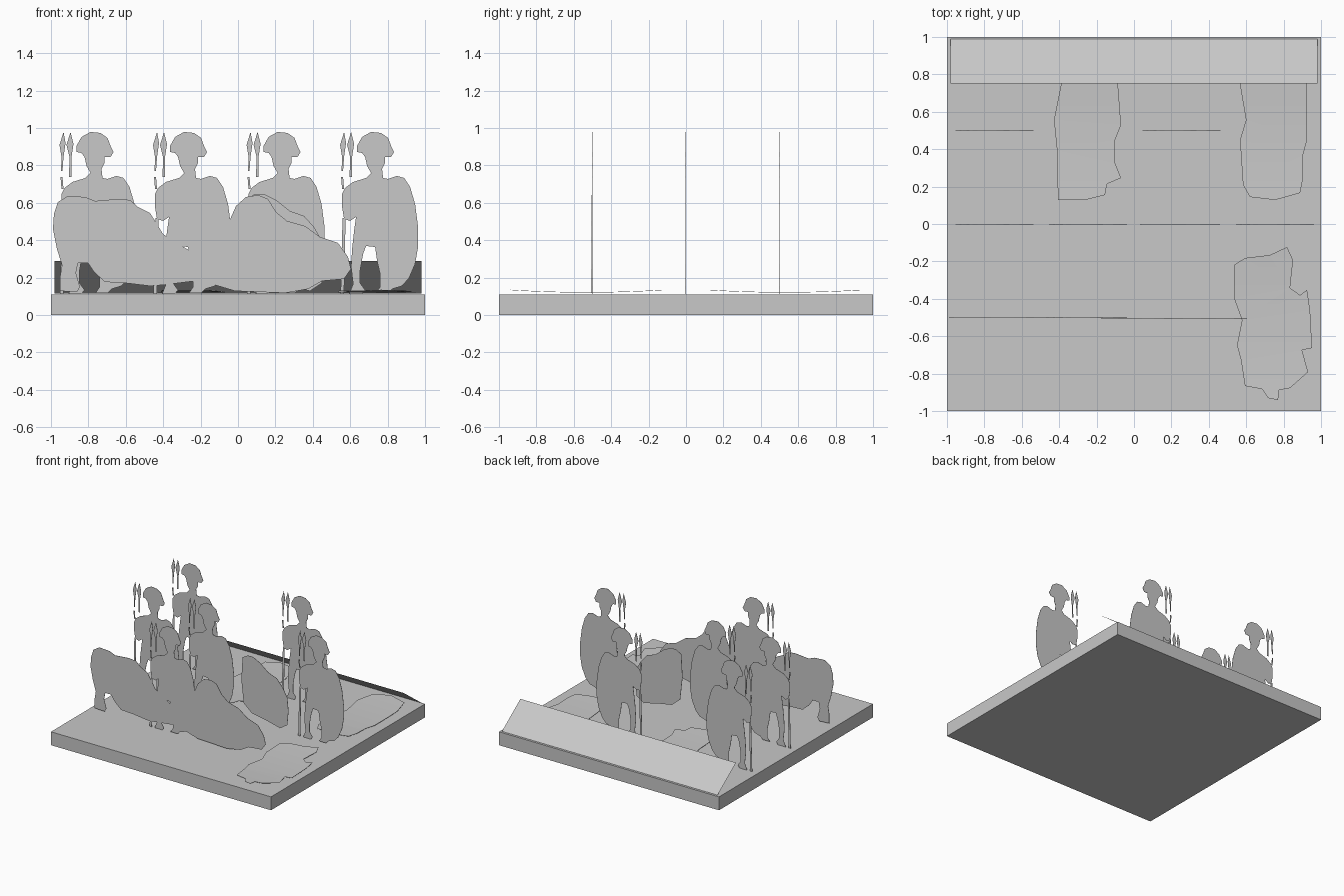
import bpy, bmesh
from mathutils import Vector

S = 187.0      # outline units per metre
T = 0.002      # thickness of the cut-out cards

grey = bpy.data.materials.new("plain_grey")
grey.diffuse_color = (0.58, 0.58, 0.58, 1)


def finish(bm, name):
    me = bpy.data.meshes.new(name)
    bm.to_mesh(me)
    bm.free()
    me.materials.append(grey)
    ob = bpy.data.objects.new(name, me)
    bpy.context.collection.objects.link(ob)
    return ob


def cutout(name, outlines, place, normal, cuts=(), bend=None):
    """Thin flat card from outlines; place() maps 2D points to 3D."""
    bm = bmesh.new()
    n = Vector(normal)
    for pts in outlines:
        f = bm.faces.new([bm.verts.new(place(*p)) for p in pts])
        f.normal_update()
        if f.normal.dot(n) < 0:
            f.normal_flip()
    bmesh.ops.triangulate(bm, faces=bm.faces[:])
    for y in cuts:
        bmesh.ops.bisect_plane(bm, geom=bm.verts[:] + bm.edges[:] + bm.faces[:],
                               plane_co=(0, y, 0), plane_no=(0, 1, 0))
    if bend:
        for v in bm.verts:
            v.co.z += bend(v.co.y)
    # second skin facing the other way, joined by a thin rim
    ext = bmesh.ops.extrude_face_region(bm, geom=bm.faces[:], use_keep_orig=True)
    for v in [g for g in ext["geom"] if isinstance(g, bmesh.types.BMVert)]:
        v.co += n * T
    bmesh.ops.recalc_face_normals(bm, faces=bm.faces[:])
    return finish(bm, name)


# square base
bm = bmesh.new()
bmesh.ops.create_cube(bm, size=1)
for v in bm.verts:
    v.co = (v.co.x * 2, v.co.y * 2, (v.co.z + 0.5) * 0.11)
finish(bm, "base")

# tilted label panel along the back edge, facing up and back
bm = bmesh.new()
f = bm.faces.new([bm.verts.new(c) for c in
                  ((-0.98, 0.75, 0.29), (0.98, 0.75, 0.29),
                   (0.98, 0.99, 0.115), (-0.98, 0.99, 0.115))])
f.normal_update()
if f.normal.z < 0:
    f.normal_flip()
finish(bm, "back_panel")

# standing spearman: body with crest, shield and legs
BODY = [(357, 153), (357, 147), (362, 138), (371, 133), (381, 134), (388, 139),
        (391, 147), (394, 153), (391, 158), (385, 158), (385, 164), (382, 170),
        (383, 179), (388, 180), (397, 177), (404, 179), (410, 188), (415, 205),
        (418, 228), (418, 248), (415, 265), (409, 279), (402, 287), (392, 290),
        (388, 294), (376, 294), (380, 288), (380, 275), (377, 262), (375, 248),
        (366, 247), (363, 255), (360, 272), (360, 284), (365, 291), (362, 295),
        (349, 295), (353, 285), (351, 268), (352, 250), (354, 232), (356, 218),
        (350, 222), (344, 220), (342, 208), (342, 195), (345, 189), (353, 183),
        (366, 179), (371, 174), (367, 167), (365, 158), (362, 154)]
SPEARS = [
    # two leaf shaped heads, and the shafts below
    [(344, 133), (346, 144), (344, 158), (343, 172), (341.5, 172), (342, 158), (340, 146)],
    [(351, 133), (354, 145), (352, 158), (352, 178), (349.5, 178), (350, 158), (347, 146)],
    [(341, 178), (343, 178), (344, 190), (342, 190)],
    [(342.5, 219), (345.5, 219), (344, 295), (340.5, 295)],
]

for i, (cx, cy) in enumerate([(-0.75, 0), (-0.25, 0), (0.75, 0),
                              (-0.75, 0.5), (0.25, 0.5), (-0.25, -0.5)]):
    cutout(f"standing_figure_{i + 1}", [BODY] + SPEARS,
           lambda px, py: (cx + (px - 378.2) / S, cy, (316 - py) / S),
           (0, -1, 0))

# crouching, sloping figures
CROUCH_LEFT = [(53, 230), (54, 215), (58, 203), (68, 197), (85, 198), (95, 202),
               (118, 200), (130, 201), (138, 208), (150, 214), (157, 225),
               (163, 235), (175, 243), (187, 250), (200, 262), (209, 276),
               (195, 282), (163, 286), (150, 287), (125, 284), (105, 283),
               (94, 273), (88, 264), (78, 264), (76, 274), (80, 288), (77, 293),
               (60, 292), (60, 278), (62, 266), (57, 250)]
CROUCH_FRONT = [(222, 255), (228, 225), (236, 207), (246, 198), (258, 196),
                (268, 200), (276, 213), (287, 222), (305, 227), (320, 238),
                (338, 244), (348, 258), (351, 270), (344, 280), (322, 282),
                (308, 290), (285, 294), (235, 292), (215, 286), (205, 275)]
CROUCH_MID = [(246, 200), (255, 195), (264, 195), (276, 201), (290, 212),
              (304, 217), (314, 228), (322, 242), (324, 262), (322, 284),
              (310, 292), (285, 286), (262, 282), (248, 270), (244, 235)]
for name, pts, cy in (("left", CROUCH_LEFT, -0.5), ("front", CROUCH_FRONT, -0.502),
                      ("middle", CROUCH_MID, 0.0)):
    cutout(f"crouching_figure_{name}", [pts],
           lambda px, py: ((px - 238) / S, cy, (316 - py) / S), (0, -1, 0))

# fallen figures lying on the base, ends curled up slightly
FALL_FRONT = [(1234, 265), (1245, 258), (1270, 255), (1287, 247), (1293, 260),
              (1290, 288), (1300, 295), (1307, 290), (1310, 310), (1312, 348),
              (1302, 350), (1308, 372), (1290, 388), (1279, 390), (1278, 400),
              (1268, 398), (1262, 389), (1245, 386), (1241, 360), (1237, 345),
              (1242, 320), (1234, 298)]
FALL_LEFT = [(1058, 200), (1085, 200), (1105, 195), (1107, 184), (1121, 178),
             (1115, 163), (1115, 140), (1121, 125), (1118, 85), (1110, 54),
             (1085, 49), (1064, 58), (1061, 85), (1054, 120), (1057, 150)]
FALL_RIGHT = [(1250, 197), (1275, 200), (1300, 193), (1303, 178), (1303, 155),
              (1307, 140), (1307, 85), (1300, 57), (1272, 49), (1248, 58),
              (1240, 85), (1246, 120), (1240, 140), (1243, 185)]
for name, pts, cy in (("front", FALL_FRONT, -0.53), ("left", FALL_LEFT, 0.53),
                      ("right", FALL_RIGHT, 0.53)):
    cutout(f"fallen_figure_{name}", [pts],
           lambda px, py: ((px - 1134) / S, (224 - py) / S, 0.12), (0, 0, 1),
           cuts=[cy + k * 0.1 for k in range(-3, 4)],
           bend=lambda y: 0.013 * ((y - cy) / 0.41) ** 2)
